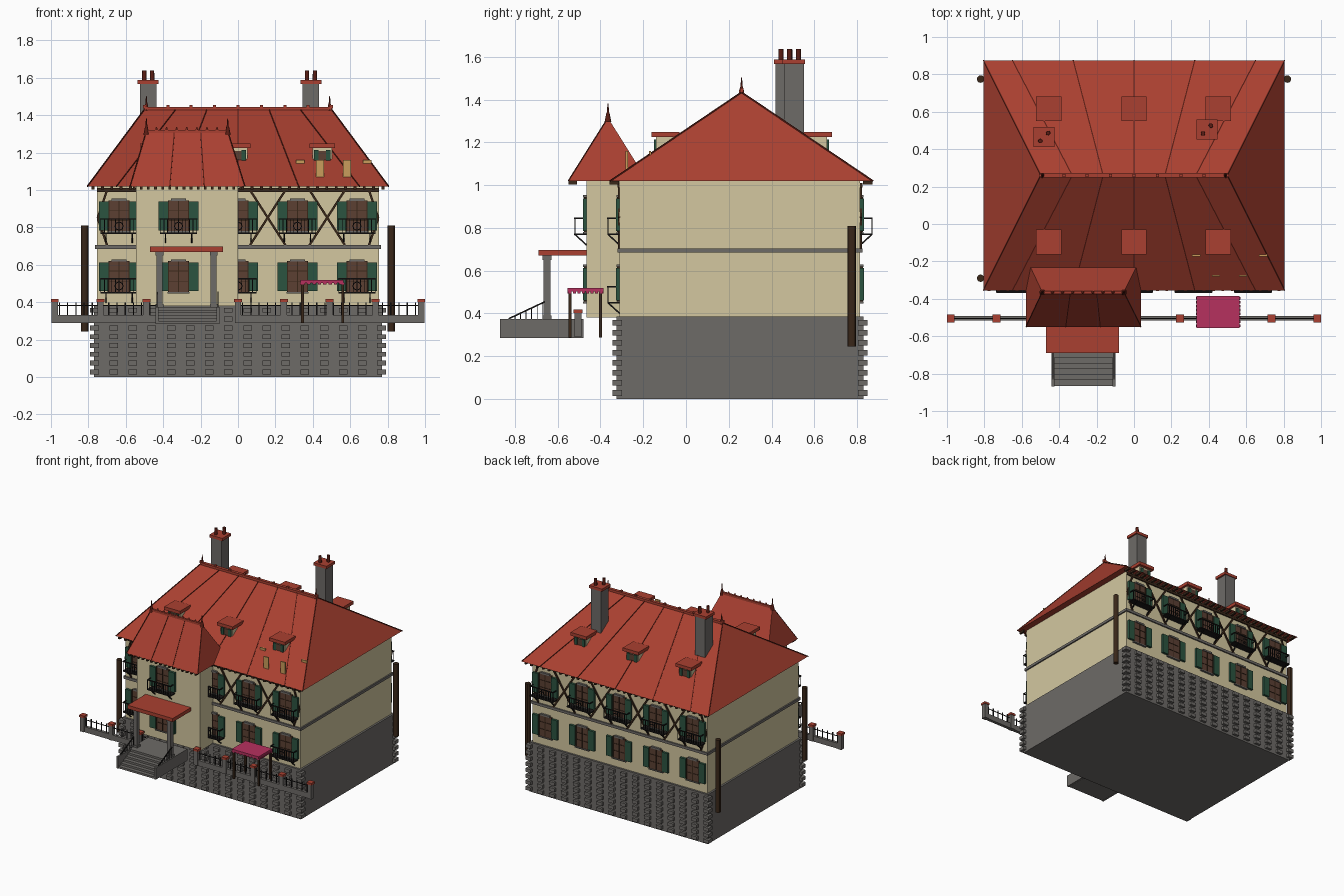
import bpy, bmesh
from math import sin, cos, pi
from mathutils import Vector, Matrix

if "Cube" in bpy.data.objects:
    bpy.data.objects.remove(bpy.data.objects["Cube"])


def material(name, code):
    rgb = [(int(code[i:i + 2], 16) / 255) ** 2.2 for i in (0, 2, 4)]
    m = bpy.data.materials.new(name)
    m.use_nodes = True
    m.diffuse_color = (*rgb, 1)
    m.node_tree.nodes["Principled BSDF"].inputs["Base Color"].default_value = (*rgb, 1)
    return m


RED = material("roof red", "a84234")
CREAM = material("plaster cream", "d2c69e")
GREY = material("stone grey", "6d6a67")
GREEN = material("shutter green", "2f5442")
BROWN = material("window brown", "5c4236")
WOOD = material("dark timber", "3c2b1f")
PINK = material("awning pink", "b5345f")
TAN = material("tan board", "c99c5c")
IRON = material("iron black", "201e1e")
CLAY = material("dark clay", "5a221a")


class Part:
    """Collects simple solids into one named object of one colour."""

    def __init__(self, name, mat):
        self.name, self.mat, self.bm = name, mat, bmesh.new()

    def box(self, x0, x1, y0, y1, z0, z1):
        lo, hi = Vector((x0, y0, z0)), Vector((x1, y1, z1))
        mat = Matrix.Translation((lo + hi) / 2) @ Matrix.Diagonal((*(hi - lo), 1))
        bmesh.ops.create_cube(self.bm, size=1, matrix=mat)

    def block(self, x, y, z0, z1, w, d=None):
        d = d or w
        self.box(x - w / 2, x + w / 2, y - d / 2, y + d / 2, z0, z1)

    def strut(self, a, b, w):
        a, b = Vector(a), Vector(b)
        turn = (b - a).to_track_quat("Z", "Y").to_matrix().to_4x4()
        mat = Matrix.Translation((a + b) / 2) @ turn @ Matrix.Diagonal((w, w, (b - a).length, 1))
        bmesh.ops.create_cube(self.bm, size=1, matrix=mat)

    def cone(self, x, y, z0, z1, r0, r1, n=12):
        bmesh.ops.create_cone(self.bm, cap_ends=True, segments=n, radius1=r0, radius2=r1,
                              depth=z1 - z0, matrix=Matrix.Translation((x, y, (z0 + z1) / 2)))

    def hip(self, x0, x1, y0, y1, z, rx0, rx1, ry, rz):
        pts = [(x0, y0, z), (x1, y0, z), (x1, y1, z), (x0, y1, z), (rx0, ry, rz), (rx1, ry, rz)]
        v = [self.bm.verts.new(p) for p in pts]
        for f in ((3, 2, 1, 0), (0, 1, 5, 4), (1, 2, 5), (2, 3, 4, 5), (3, 0, 4)):
            self.bm.faces.new([v[i] for i in f])

    def done(self, smooth=False):
        bmesh.ops.recalc_face_normals(self.bm, faces=self.bm.faces)
        me = bpy.data.meshes.new(self.name)
        self.bm.to_mesh(me)
        self.bm.free()
        me.materials.append(self.mat)
        ob = bpy.data.objects.new(self.name, me)
        bpy.context.collection.objects.link(ob)
        if smooth:
            bpy.ops.object.select_all(action="DESELECT")
            ob.select_set(True)
            bpy.context.view_layer.objects.active = ob
            bpy.ops.object.shade_smooth_by_angle()


FRONT, BACK, BAY, MID = -.31, .815, -.465, .26
EAVE, RIDGE = 1.02, 1.435

# Stone base with rows of raised stones on front and back
base = Part("foundation", GREY)
base.box(-.77, .77, -.325, .83, 0, .385)
base.done()
stones = Part("foundation_stones", GREY)
for row in range(8):
    z = .015 + row * .047
    for col in range(16):
        x = -.767 + col * 1.534 / 15
        for y in (-.322, .827):
            stones.block(x, y, z, z + .026, .046)
stones.done()

# Walls and storey band
walls = Part("walls", CREAM)
walls.box(-.755, .755, FRONT, BACK, .38, EAVE)
walls.done()
bay = Part("front_bay", CREAM)
bay.box(-.545, 0, BAY, FRONT + .05, .38, EAVE)
bay.done()
band = Part("storey_band", GREY)
for x0, x1 in ((-.765, -.545), (0, .765)):
    band.box(x0, x1, FRONT - .01, FRONT + .1, .685, .705)
band.box(-.765, .765, FRONT + .1, BACK + .01, .685, .705)
band.done()

# Roofs
roof = Part("main_roof", RED)
roof.hip(-.805, .805, -.355, .875, EAVE, -.497, .497, MID, RIDGE)
roof.done()
bay_roof = Part("bay_roof", RED)
bay_roof.hip(-.577, .037, -.55, -.18, EAVE, -.49, -.055, -.365, 1.315)
bay_roof.done()

# Ridge caps with knobs
caps = Part("ridge_caps", RED)
caps.box(-.5, .5, MID - .012, MID + .012, RIDGE - .01, RIDGE + .01)
for i in range(9):
    caps.block(-.5 + i / 8, MID, RIDGE, RIDGE + .02, .016)
caps.box(-.49, -.055, -.373, -.357, 1.305, 1.322)
for i in range(9):
    caps.cone(-.49 + i * .054, -.365, 1.32, 1.337, .009, .003, 6)
caps.done()
finials = Part("roof_finials", CLAY)
for x, y, z in ((-.49, MID, RIDGE), (.49, MID, RIDGE), (-.49, -.365, 1.315), (-.055, -.365, 1.315)):
    finials.cone(x, y, z - .02, z + .025, .016, .007)
    finials.cone(x, y, z + .02, z + .068, .006, .002)
finials.done(True)

# Seams along hips and slopes
seams = Part("roof_seams", CLAY)
for edge in (-.355, .875):
    for k in range(-2, 3):
        seams.strut((k * .325, edge, EAVE), (k * .165, MID, RIDGE), .006)
    for s in (-1, 1):
        seams.strut((s * .805, edge, EAVE), (s * .497, MID, RIDGE), .006)
for x0, x1 in ((-.577, -.49), (.037, -.055), (-.365, -.34), (-.18, -.2)):
    seams.strut((x0, -.55, EAVE), (x1, -.365, 1.315), .005)
seams.done()

# Rafter tails under the eaves
tails = Part("rafter_tails", WOOD)
for i in range(32):
    x = -.775 + i * .05
    tails.block(x, .85, 1.004, EAVE, .015, .045)
    if not -.56 < x < .02:
        tails.block(x, -.335, 1.004, EAVE, .015, .045)
for i in range(16):
    tails.block(-.555 + i * .038, -.53, 1.004, EAVE, .014, .04)
tails.box(-.755, .755, BACK, BACK + .01, .99, 1.01)
tails.box(0, .755, FRONT - .01, FRONT, .99, 1.01)
tails.box(-.755, -.545, FRONT - .01, FRONT, .99, 1.01)
tails.done()

# Windows, shutters and balconies
panes, bars = Part("window_panes", BROWN), Part("window_bars", WOOD)
lintels, shutters = Part("window_lintels", GREY), Part("shutters", GREEN)
balconies = Part("balconies", IRON)


def slab(part, x0, x1, y, s, out, z0, z1):
    part.box(x0, x1, *sorted((y, y + s * out)), z0, z1)


def window(x, y, s, z):
    slab(panes, x - .056, x + .056, y, s, .009, z, z + .165)
    for dx in (-.053, 0, .053):
        slab(bars, x + dx - .003, x + dx + .003, y, s, .013, z, z + .165)
    for dz in (.055, .11):
        slab(bars, x - .053, x + .053, y, s, .012, z + dz, z + dz + .004)
    slab(lintels, x - .04, x + .04, y, s, .016, z + .162, z + .175)
    slab(lintels, x - .06, x + .06, y, s, .016, z - .008, z)
    for d in (-1, 1):
        a, b = sorted((x + d * .057, x + d * .107))
        slab(shutters, a, b, y, s, .018, z + .005, z + .158)


def balcony(x, y, s, z):
    out = y + s * .055
    slab(balconies, x - .1, x + .1, y, s, .058, z - .004, z + .004)
    ring = [(x + .022 * cos(k * pi / 4), out, z + .037 + .022 * sin(k * pi / 4)) for k in range(9)]
    for a, b in zip(ring, ring[1:]):
        balconies.strut(a, b, .005)
    balconies.strut((x - .1, out, z + .075), (x + .1, out, z + .075), .007)
    for k in range(-5, 6):
        balconies.strut((x + k * .0195, out, z), (x + k * .0195, out, z + .075), .004)
    for d in (-.098, .098):
        balconies.strut((x + d, y, z + .075), (x + d, out, z + .075), .006)
    for d in (-.07, .07):
        balconies.strut((x + d, out, z), (x + d, y, z - .05), .007)


for k in range(-2, 3):
    x = k * .318
    for z in (.455, .78):
        window(x, BACK, 1, z)
        window(x, BAY if k == -1 else FRONT, -1, z)
    balcony(x, BACK, 1, .77)
    balcony(x, BAY if k == -1 else FRONT, -1, .77)
    if k in (-2, 0, 2):
        balcony(x, FRONT, -1, .45)

# Crossed timbers of the upper storey
timber = Part("timber_frame", WOOD)
for y in (FRONT - .003, BACK + .003):
    for c in (-.477, -.159, .159, .477):
        if y > 0 or c > 0:
            for d in (-.095, .095):
                timber.strut((c - d, y, .705), (c + d, y, 1), .012)
    for s in (-1, 1):
        for a, b in ((.705, .85), (1, .85)):
            timber.strut((s * .75, y, b), (s * .7, y, a), .012)
timber.done()

# Dormers on both slopes
dormers, dormer_roofs = Part("dormers", CREAM), Part("dormer_roofs", RED)
for s in (-1, 1):
    for x in (-.455, 0, .45):
        face = MID + s * .4
        slab(dormers, x - .052, x + .052, face, -s, .13, 1.11, 1.228)
        slab(dormer_roofs, x - .068, x + .068, face + s * .022, -s, .132, 1.225, 1.25)
        slab(panes, x - .02, x + .02, face, s, .006, 1.155, 1.21)
        for d in (-.032, .032):
            slab(shutters, x + d - .012, x + d + .012, face, s, .009, 1.152, 1.213)
for p in (dormers, dormer_roofs, panes, bars, lintels, shutters, balconies):
    p.done()

# Loose boards by the roof
boards = Part("roof_boards", TAN)
for x in (.438, .583):
    boards.block(x, -.277, 1.07, 1.16, .042, .01)
for x in (.333, .692):
    boards.block(x, -.168, 1.14, 1.16, .046, .01)
boards.done()

# Chimneys
stacks, tops, pots = Part("chimneys", GREY), Part("chimney_caps", RED), Part("chimney_pots", CLAY)
for x, y in ((-.48, .465), (.39, .505)):
    stacks.block(x, y, 1.15, 1.57, .088, .094)
    tops.block(x, y, 1.567, 1.588, .112, .105)
    for d in (-.021, .021):
        pots.cone(x + d, y + d, 1.585, 1.638, .012, .011)
stacks.done()
tops.done()
pots.done(True)

# Tall posts at the house corners
posts = Part("corner_posts", WOOD)
for x, y in ((-.82, .775), (.82, .775), (-.82, -.29)):
    posts.cone(x, y, .245, .81, .02, .02, 12)
posts.done(True)

# Front steps, porch and handrails
steps = Part("front_steps", GREY)
steps.box(-.44, -.1, -.69, BAY - .015, .285, .375)
for i in range(6):
    steps.box(-.425, -.115, -.865 + i * .03, -.68, .285, .3 + i * .015)
for x in (-.433, -.107):
    steps.block(x, -.77, .285, .375, .014, .2)
for x in (-.42, -.13):
    steps.block(x, -.65, .375, .675, .032)
    steps.block(x, -.65, .65, .672, .042)
    steps.block(x, -.65, .375, .39, .042)
steps.done()
rails = Part("handrails", IRON)
for x in (-.433, -.107):
    rails.strut((x, -.83, .375), (x, -.66, .455), .007)
    for i in range(6):
        rails.strut((x, -.8 + i * .026, .37), (x, -.8 + i * .026, .389 + i * .0122), .004)
rails.done()
porch = Part("porch_roof", RED)
porch.box(-.47, -.08, -.69, BAY + .005, .67, .698)
porch.done()

# Garden fence
wall, fence = Part("fence_wall", GREY), Part("fence_bars", IRON)
pillar_caps = Part("fence_caps", RED)
for x0, x1 in ((-.99, -.44), (-.01, .99)):
    wall.box(x0, x1, -.517, -.493, .29, .332)
    x = x0 + .035
    while x < x1:
        fence.block(x, -.505, .33, .4, .006)
        x += .044
    fence.box(x0, x1, -.507, -.503, .38, .385)
for i in (-4, -3, -2, 0, 1, 2, 3, 4):
    wall.block(i * .245, -.505, .29, .405, .034)
    pillar_caps.block(i * .245, -.505, .402, .418, .042)
for p in (wall, fence, pillar_caps):
    p.done()

# Awning with a scalloped fringe
awning, legs = Part("awning", PINK), Part("awning_posts", WOOD)
awning.box(.335, .565, -.555, -.385, .502, .52)
for i in range(8):
    for y in (-.55, -.39):
        awning.block(.35 + i * .0286, y, .494, .505, .018, .008)
    for x in (.338, .562):
        awning.block(x, -.543 + i * .0208, .494, .505, .014)
for x in (.345, .56):
    for y in (-.543, -.4):
        legs.block(x, y, .288, .503, .014)
awning.done()
legs.done()
